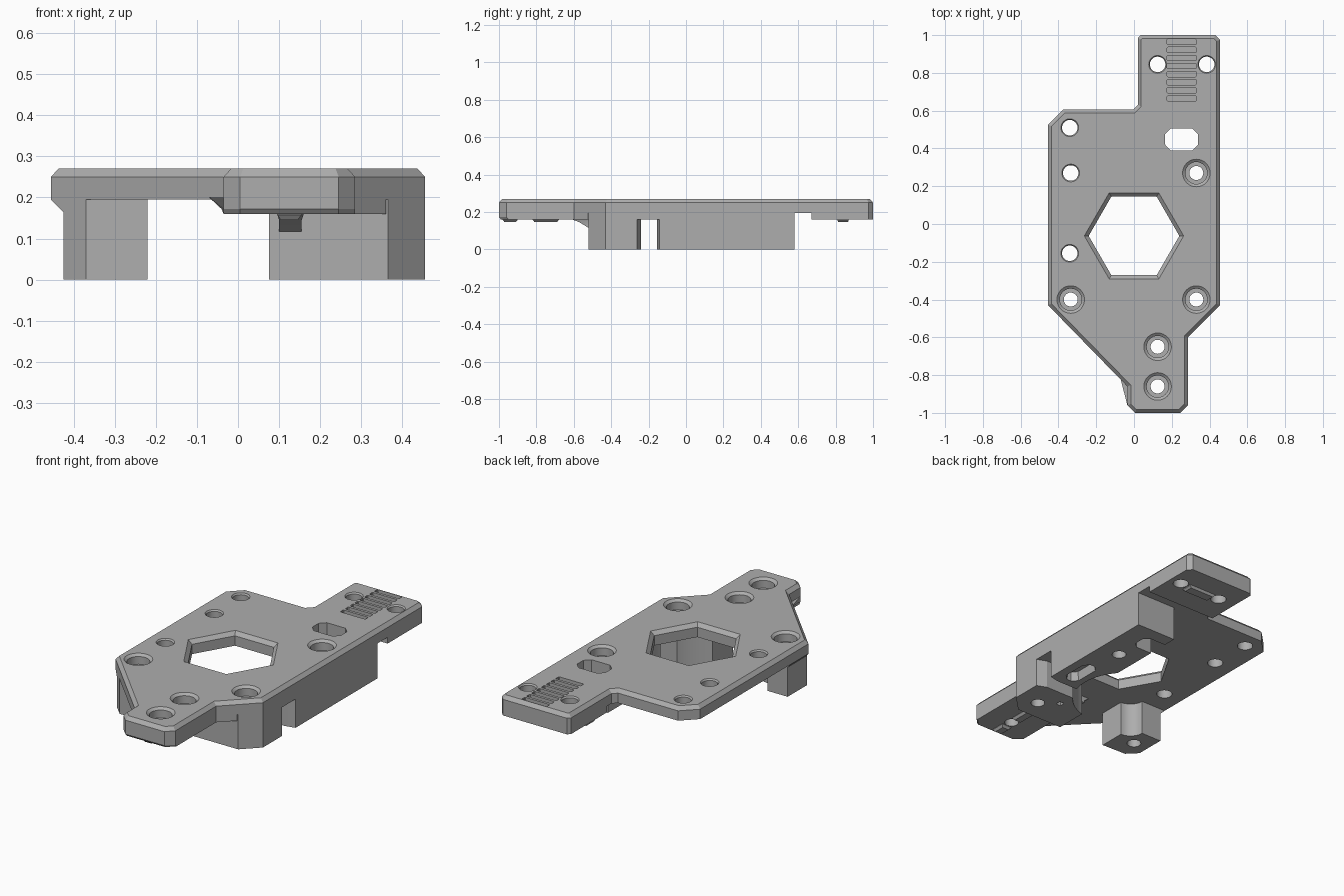
import bpy
import bmesh
from math import cos, sin, pi, radians

if "Cube" in bpy.data.objects:
    bpy.data.objects.remove(bpy.data.objects["Cube"])

grey = bpy.data.materials.new("mid_grey")
grey.use_nodes = True
colour = (0.42, 0.42, 0.42, 1)
grey.diffuse_color = colour
grey.node_tree.nodes["Principled BSDF"].inputs["Base Color"].default_value = colour


def loft(name, levels, chamfer=None):
    """Solid through matching outlines, each given as (points, z)."""
    bm = bmesh.new()
    rings = [[bm.verts.new((x, y, z)) for x, y in pts] for pts, z in levels]
    bm.faces.new(rings[0][::-1])
    top = bm.faces.new(rings[-1])
    n = len(rings[0])
    for low, high in zip(rings, rings[1:]):
        for i in range(n):
            j = (i + 1) % n
            bm.faces.new((low[i], low[j], high[j], high[i]))
    bmesh.ops.recalc_face_normals(bm, faces=bm.faces[:])
    if chamfer:
        bmesh.ops.inset_region(bm, faces=[top], thickness=chamfer[0],
                               depth=chamfer[1], use_even_offset=True)
    mesh = bpy.data.meshes.new(name)
    bm.to_mesh(mesh)
    bm.free()
    mesh.materials.append(grey)
    ob = bpy.data.objects.new(name, mesh)
    bpy.context.scene.collection.objects.link(ob)
    return ob


def ring(x, y, r, n=32, start=0.0):
    return [(x + r * cos(start + 2 * pi * i / n), y + r * sin(start + 2 * pi * i / n))
            for i in range(n)]


def rect(x0, x1, y0, y1, c=0.0):
    if not c:
        return [(x0, y0), (x1, y0), (x1, y1), (x0, y1)]
    return [(x0 + c, y0), (x1 - c, y0), (x1, y0 + c), (x1, y1 - c),
            (x1 - c, y1), (x0 + c, y1), (x0, y1 - c), (x0, y0 + c)]


def prism(name, pts, z0, z1):
    return loft(name, [(pts, z0), (pts, z1)])


def combine(tool, operation):
    tool.hide_render = True
    mod = plate.modifiers.new(tool.name, 'BOOLEAN')
    mod.operation = operation
    mod.solver = 'EXACT'
    mod.object = tool
    bpy.context.view_layer.objects.active = plate
    bpy.ops.object.modifier_apply(modifier=mod.name)
    bpy.data.objects.remove(tool)


def add(tool):
    combine(tool, 'UNION')


def cut(tool):
    combine(tool, 'DIFFERENCE')


# Main plate with a chamfered upper rim
nose_tip = [(-.035, -.86), (-.035, -.96), (.005, -1), (.245, -1), (.285, -.96), (.285, -.6)]
outline = nose_tip + [(.455, -.43), (.455, .975), (.43, 1), (.035, 1), (.02, .985),
                      (.02, .63), (-.005, .605), (-.375, .605), (-.455, .525), (-.455, -.43)]
plate = loft("mounting_plate", [(outline, .195), (outline, .25)], chamfer=(.018, .02))

# Thicker nose and tail undersides
tip_under = [(-.035, -.86), (-.035, -.95), (.005, -.99), (.245, -.99), (.285, -.95), (.285, -.6)]
nose_low = tip_under + [(.36, -.525), (.36, -.45), (-.035, -.45)]
nose_mid = nose_tip + [(.36, -.525), (.36, -.45), (-.035, -.45)]
nose_top = [(-.07, -.825)] + nose_tip[1:] + [(.36, -.525), (.36, -.45), (-.07, -.45)]
nose_mid[0] = (-.04, -.855)
add(loft("nose", [(nose_low, .16), (nose_mid, .172), (nose_top, .2)]))
add(prism("tail", [(.02, .67), (.455, .67), (.455, .975), (.43, 1), (.035, 1), (.02, .985)],
          .16, .23))

# Long side block
block = [(.455, -.43), (.455, .58), (.21, .58), (.21, -.25), (.075, -.3),
         (.075, -.52), (.365, -.52)]
add(prism("side_block", block, 0, .23))

# Corner leg, hollowed on its inner corner and flared outside
hollow = [(-.22 + .08 * cos(a), -.29 + .08 * sin(a))
          for a in [radians(270 - 15 * i) for i in range(7)]]
inner = [(-.22, -.52)] + hollow
leg_low = inner + [(-.425, -.29), (-.425, -.46), (-.37, -.515)]
leg_top = inner + [(-.455, -.29), (-.455, -.43), (-.37, -.515)]
add(loft("corner_leg", [(leg_low, 0), (leg_low, .165), (leg_top, .195), (leg_top, .22)]))

# Raised locating ribs underneath
for y0, y1 in ((-.98, -.9), (-.82, -.68)):
    add(loft("nose_rib", [(rect(.105, .145, y0 + .01, y1 - .01), .145),
                          (rect(.095, .155, y0, y1), .158),
                          (rect(.095, .155, y0, y1), .18)]))
add(loft("front_rib", [(rect(.1, .155, -.525, -.5), .117),
                       (rect(.1, .155, -.57, -.5), .145),
                       (rect(.095, .16, -.61, -.5), .16),
                       (rect(.095, .16, -.61, -.5), .18)]))
add(loft("tail_rib", [(rect(.18, .33, .815, .865), .145),
                      (rect(.17, .34, .81, .87), .155),
                      (rect(.17, .34, .81, .87), .18)]))

# Round clearance and cable gap in the block
cut(prism("clearance", ring(0, -.07, .28, 64), -.1, .195))
cut(prism("cable_gap", [(.05, -.24), (.4, -.24), (.48, -.272), (.48, -.137), (.4, -.155),
                        (.05, -.155)], -.1, .16))

# Hexagonal window with chamfered lip
cut(loft("window", [(ring(0, -.063, .24, 6), -.1), (ring(0, -.063, .24, 6), .25),
                    (ring(0, -.063, .263, 6), .27), (ring(0, -.063, .263, 6), .3)]))

# Counterbored screw holes
for x, y in ((.33, .27), (.33, -.4), (-.335, -.4), (.125, -.65), (.125, -.86)):
    cut(loft("counterbore", [(ring(x, y, .058), .215), (ring(x, y, .058), .258),
                             (ring(x, y, .073), .27), (ring(x, y, .073), .3)]))
    cut(prism("screw_hole", ring(x, y, .037), -.1, .25))

# Plain holes
for x, y in ((-.34, .51), (-.335, .27), (-.34, -.155), (.125, .845), (.385, .845)):
    cut(loft("plain_hole", [(ring(x, y, .041), -.1), (ring(x, y, .041), .262),
                            (ring(x, y, .047), .27), (ring(x, y, .047), .3)]))

# Slot, pocket and small square hole
cut(prism("slot", rect(.165, .34, .39, .505, .03), -.1, .3))
cut(loft("pocket", [(rect(.315, .405, -.11, .09, .03), -.01),
                    (rect(.325, .395, -.1, .08, .025), .05)]))
cut(prism("square_hole", rect(.22, .25, -.345, -.315), -.1, .06))

# Shallow grip grooves
for i in range(8):
    y = .665 + i * .0428
    cut(prism("groove", rect(.175, .33, y - .014, y + .014, .004), .25, .3))

bpy.ops.object.select_all(action='DESELECT')
plate.select_set(True)
bpy.context.view_layer.objects.active = plate
bpy.ops.object.shade_smooth_by_angle(angle=radians(20))
